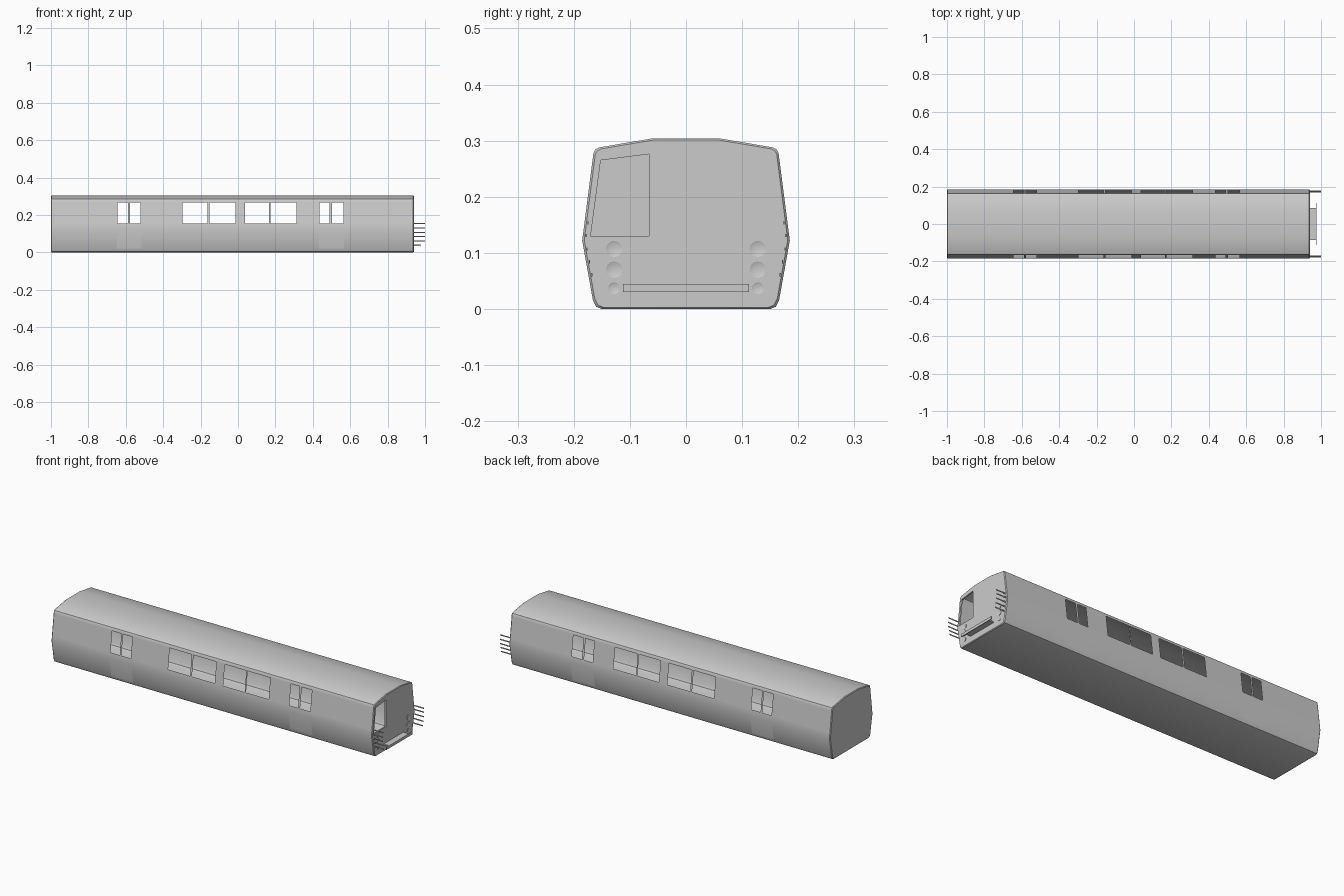
import bpy, bmesh, math
from mathutils import Matrix, Vector

if "Cube" in bpy.data.objects:
    bpy.data.objects.remove(bpy.data.objects["Cube"])

# Half cross-section (y, z) from floor to roof; window sill and head heights lie on the side wall
HALF = [(0.150, 0), (0.160, 0.004), (0.166, 0.016), (0.185, 0.122), (0.1808, 0.155),
        (0.1664, 0.267), (0.165, 0.278), (0.162, 0.284), (0.155, 0.288), (0.06, 0.304)]
SILL, HEAD = 0.155, 0.267
DOOR_WINDOWS = [[(-0.644, -0.588), (-0.578, -0.521)], [(0.437, 0.490), (0.502, 0.564)]]
SALOON_WINDOWS = [(-0.296, -0.163), (-0.152, -0.014), (0.037, 0.167), (0.175, 0.312)]
WINDOWS = SALOON_WINDOWS + DOOR_WINDOWS[0] + DOOR_WINDOWS[1]
NOSE, TAIL = 0.94, -1.0


def wall_y(z):
    for (y0, z0), (y1, z1) in zip(HALF, HALF[1:]):
        if z0 <= z <= z1:
            return y0 + (y1 - y0) * (z - z0) / (z1 - z0)
    return HALF[-1][0]


def in_window(x, z):
    return SILL < z < HEAD and any(a < x < b for a, b in WINDOWS)


def finish(name, bm, smooth=True):
    bmesh.ops.recalc_face_normals(bm, faces=bm.faces)
    me = bpy.data.meshes.new(name)
    bm.to_mesh(me)
    bm.free()
    ob = bpy.data.objects.new(name, me)
    bpy.context.collection.objects.link(ob)
    if smooth:
        bpy.ops.object.select_all(action='DESELECT')
        bpy.context.view_layer.objects.active = ob
        ob.select_set(True)
        bpy.ops.object.shade_smooth_by_angle(angle=math.radians(30))
    return ob


def box(name, x, y, z):
    bm = bmesh.new()
    m = (Matrix.Translation((sum(x) / 2, sum(y) / 2, sum(z) / 2))
         @ Matrix.Diagonal((x[1] - x[0], y[1] - y[0], z[1] - z[0], 1)))
    bmesh.ops.create_cube(bm, size=1, matrix=m)
    return finish(name, bm, False)


# Body shell: rings along x, window openings left out, slightly rounded ends
profile = HALF + [(-y, z) for y, z in reversed(HALF)]
xs = sorted([TAIL, TAIL + 0.004, NOSE - 0.004, NOSE] + [v for w in WINDOWS for v in w])
bm = bmesh.new()
rings = []
for x in xs:
    s = 0.98 if x in (TAIL, NOSE) else 1.0
    rings.append([bm.verts.new((x, y * s, 0.152 + (z - 0.152) * s)) for y, z in profile])
n = len(profile)
for i in range(len(xs) - 1):
    for j in range(n):
        k = (j + 1) % n
        if not in_window((xs[i] + xs[i + 1]) / 2, (profile[j][1] + profile[k][1]) / 2):
            bm.faces.new((rings[i][j], rings[i][k], rings[i + 1][k], rings[i + 1][j]))
bm.faces.new(rings[0])

# Cab end wall, with the window opening and a short reveal behind it
CAB = [(-0.170, 0.130), (-0.066, 0.130), (-0.066, 0.276), (-0.152, 0.265)]
hole = [bm.verts.new((NOSE, y, z)) for y, z in CAB]
back = [bm.verts.new((NOSE - 0.008, y, z)) for y, z in CAB]
edges = [bm.edges.new((hole[i], hole[(i + 1) % 4])) for i in range(4)]
edges += [bm.edges.get((rings[-1][j], rings[-1][(j + 1) % n])) for j in range(n)]
bmesh.ops.triangle_fill(bm, edges=edges, use_beauty=True, use_dissolve=False, normal=(1, 0, 0))
for i in range(4):
    k = (i + 1) % 4
    bm.faces.new((hole[i], hole[k], back[k], back[i]))
finish("car_body", bm)

# Door leaves: thin panels lying on the side walls around the door windows
for d, wins in enumerate(DOOR_WINDOWS):
    for side in (-1, 1):
        bm = bmesh.new()
        dx = [wins[0][0] - 0.004, *wins[0], *wins[1], wins[1][1] + 0.004]
        dz = [0.02, 0.122, SILL, HEAD, 0.274]
        grid = [[bm.verts.new((x, side * (wall_y(z) + 0.0006), z)) for z in dz] for x in dx]
        for i in range(len(dx) - 1):
            for j in range(len(dz) - 1):
                if not in_window((dx[i] + dx[i + 1]) / 2, (dz[j] + dz[j + 1]) / 2):
                    bm.faces.new((grid[i][j], grid[i + 1][j], grid[i + 1][j + 1], grid[i][j + 1]))
        finish(f"door_{d}_{'right' if side > 0 else 'left'}", bm)

# Lamps on the cab end: shallow dished discs
for side in (-1, 1):
    for name, z, r in (("upper_lamp", 0.107, 0.0145), ("middle_lamp", 0.070, 0.0145),
                       ("lower_lamp", 0.037, 0.0105)):
        bm = bmesh.new()
        m = Matrix.Translation((NOSE, side * 0.128, z)) @ Matrix.Rotation(math.pi / 2, 4, 'Y')
        bmesh.ops.create_cone(bm, cap_ends=True, segments=12, radius1=r, radius2=r,
                              depth=0.004, matrix=m)
        front = [f for f in bm.faces if f.calc_center_median().x > NOSE + 0.001]
        bmesh.ops.inset_region(bm, faces=front, thickness=0.002, depth=-0.001)
        finish(f"{name}_{'right' if side > 0 else 'left'}", bm)

# Safety rods at the corners of the cab end
for side in (-1, 1):
    for i, z in enumerate((0.154, 0.131, 0.107, 0.084, 0.061)):
        y = side * (wall_y(z) - 0.006)
        box(f"corner_rod_{i}_{'right' if side > 0 else 'left'}",
            (NOSE - 0.002, 1.0), (y - 0.001, y + 0.001), (z - 0.003, z + 0.003))

# Front step: bracket plate and upright lip
box("step_plate", (NOSE - 0.002, 0.974), (-0.085, 0.085), (0.035, 0.042))
box("step_lip", (0.973, 0.977), (-0.112, 0.112), (0.030, 0.045))
